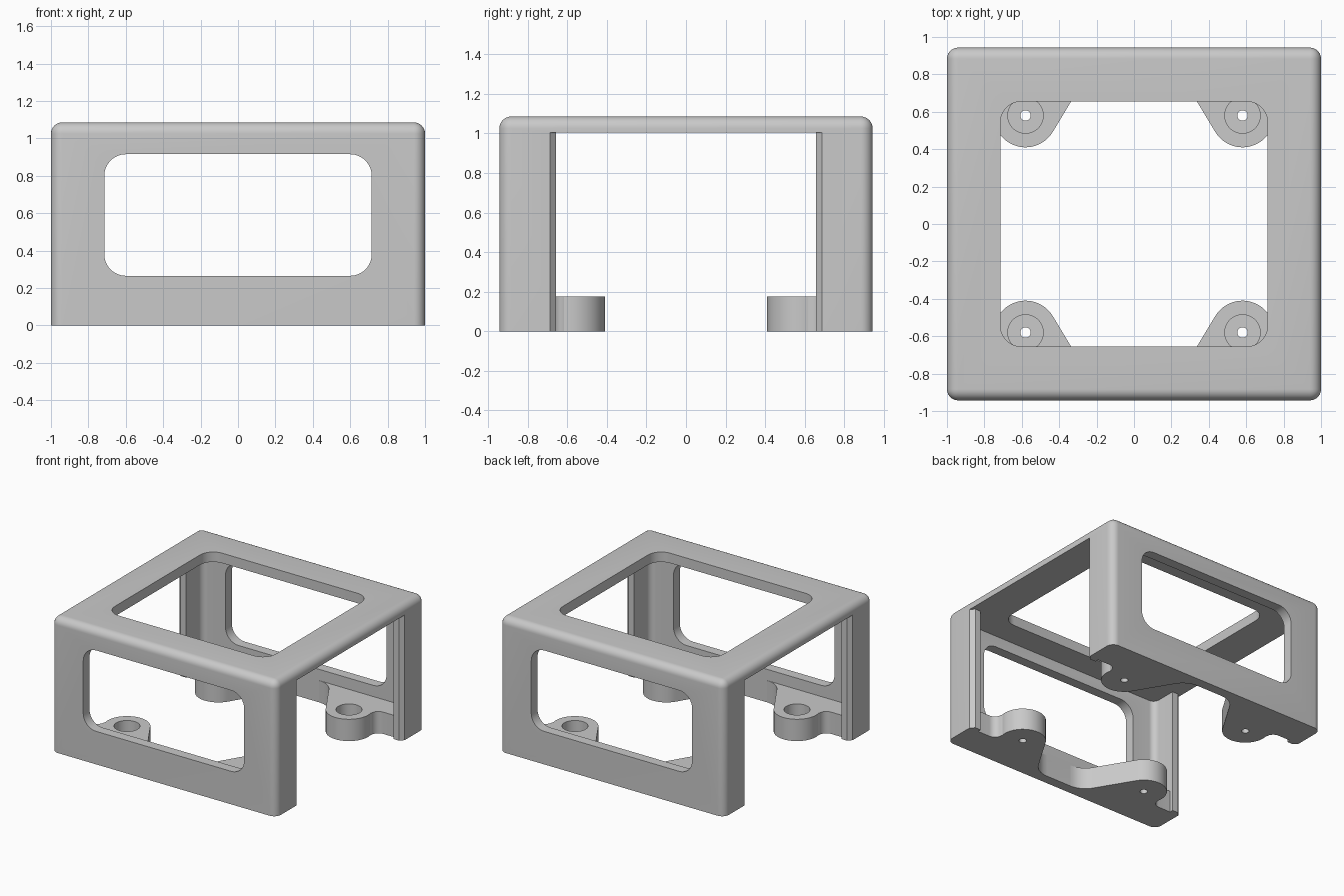
import bpy, bmesh, math

cube = bpy.data.objects.get("Cube")
if cube:
    bpy.data.objects.remove(cube, do_unlink=True)

# Single grey plastic
GREY = (0.585, 0.585, 0.585, 1)
grey = bpy.data.materials.new("grey_plastic")
grey.use_nodes = True
grey.diffuse_color = GREY
grey.node_tree.nodes["Principled BSDF"].inputs["Base Color"].default_value = GREY

# Outer size, wall thickness and opening half sizes
HX, HY, TOP, WALL = 1.0, 0.943, 1.085, 0.08
OPEN_X, OPEN_Y, LUG_H = 0.715, 0.656, 0.175


def finish(name, bm):
    bmesh.ops.recalc_face_normals(bm, faces=bm.faces)
    mesh = bpy.data.meshes.new(name)
    bm.to_mesh(mesh)
    bm.free()
    obj = bpy.data.objects.new(name, mesh)
    bpy.context.collection.objects.link(obj)
    obj.data.materials.append(grey)
    return obj


def box(name, lo, hi, radius, pick):
    """Box between two corners; edges accepted by pick are rounded."""
    bm = bmesh.new()
    bmesh.ops.create_cube(bm, size=1)
    for v in bm.verts:
        v.co = [(a + b) / 2 + c * (b - a) for a, b, c in zip(lo, hi, v.co)]
    edges = [e for e in bm.edges if pick(e)]
    bmesh.ops.bevel(bm, geom=edges, offset=radius, segments=8,
                    profile=0.5, affect='EDGES')
    return finish(name, bm)


def along(axis):
    return lambda e: abs((e.verts[0].co - e.verts[1].co)[axis]) > 1e-4


def prism(name, points, z0, z1):
    bm = bmesh.new()
    face = bm.faces.new([bm.verts.new((x, y, z0)) for x, y in points])
    ext = bmesh.ops.extrude_face_region(bm, geom=[face])["geom"]
    verts = [g for g in ext if isinstance(g, bmesh.types.BMVert)]
    bmesh.ops.translate(bm, verts=verts, vec=(0, 0, z1 - z0))
    # Extruding can leave the start cap behind or remove it; close either way
    bmesh.ops.holes_fill(bm, edges=[e for e in bm.edges if e.is_boundary])
    return finish(name, bm)


def arc(cx, cy, r, a0, a1, n):
    angles = [math.radians(a0 + (a1 - a0) * i / n) for i in range(n + 1)]
    return [(cx + r * math.cos(a), cy + r * math.sin(a)) for a in angles]


def cut(obj, cutters):
    for c in cutters:
        m = obj.modifiers.new("cut", 'BOOLEAN')
        m.object, m.operation, m.solver = c, 'DIFFERENCE', 'EXACT'
    bpy.context.view_layer.objects.active = obj
    for o in bpy.context.selected_objects:
        o.select_set(False)
    obj.select_set(True)
    for m in list(obj.modifiers):
        bpy.ops.object.modifier_apply(modifier=m.name)
    bpy.ops.object.shade_smooth_by_angle(angle=math.radians(30))
    for c in cutters:
        bpy.data.objects.remove(c, do_unlink=True)


# Housing shell, rounded everywhere except along the bottom
housing = box("housing", (-HX, -HY, 0), (HX, HY, TOP), 0.06,
              lambda e: max(v.co.z for v in e.verts) > 0.1)
cavity = box("cavity_cutter", (WALL - HX, WALL - HY, -0.5),
             (HX - WALL, HY - WALL, TOP - WALL), 0.05, along(2))
wall_window = box("wall_window_cutter", (-OPEN_X, -2, 0.265),
                  (OPEN_X, 2, 0.915), 0.115, along(1))
top_window = box("top_window_cutter", (-OPEN_X, -OPEN_Y, 0.5),
                 (OPEN_X, OPEN_Y, 2), 0.115, along(2))

# Side openings flare slightly at the outer face to ease the flange edges
flare = [(1.2, OPEN_Y + 0.23), (0.97, OPEN_Y)]
right_half = [(x, -y) for x, y in reversed(flare)] + flare
left_half = [(-x, -y) for x, y in right_half]
side_opening = prism("side_opening_cutter", right_half + left_half, -0.5, TOP - WALL)
cut(housing, [cavity, wall_window, top_window, side_opening])

# Mounting lug outline: round boss, blended into the end wall and side flange
C, R = 0.58, 0.17
ix, iy = HX - WALL + 0.01, HY - WALL + 0.01
outline = ([(ix, iy), (0.115, iy)]
           + arc(0.115, iy - 0.18, 0.17, 90, 30, 8)
           + arc(C, C, R, 210, 372, 28)
           + arc(0.81, 0.625, 0.06, 180, 90, 8) + [(ix, 0.685)])

# Four lugs, each with a counterbored screw hole
for sx, side in ((1, "left"), (-1, "right")):
    for sy, end in ((1, "back"), (-1, "front")):
        lug = prism(f"{end}_{side}_mounting_lug",
                    [(sx * x, sy * y) for x, y in outline], 0, LUG_H)
        bore = [prism("bore_cutter", arc(sx * C, sy * C, r, 0, 350, 35), z0, 0.5)
                for r, z0 in ((0.028, -0.5), (0.095, 0.06))]
        cut(lug, bore)
